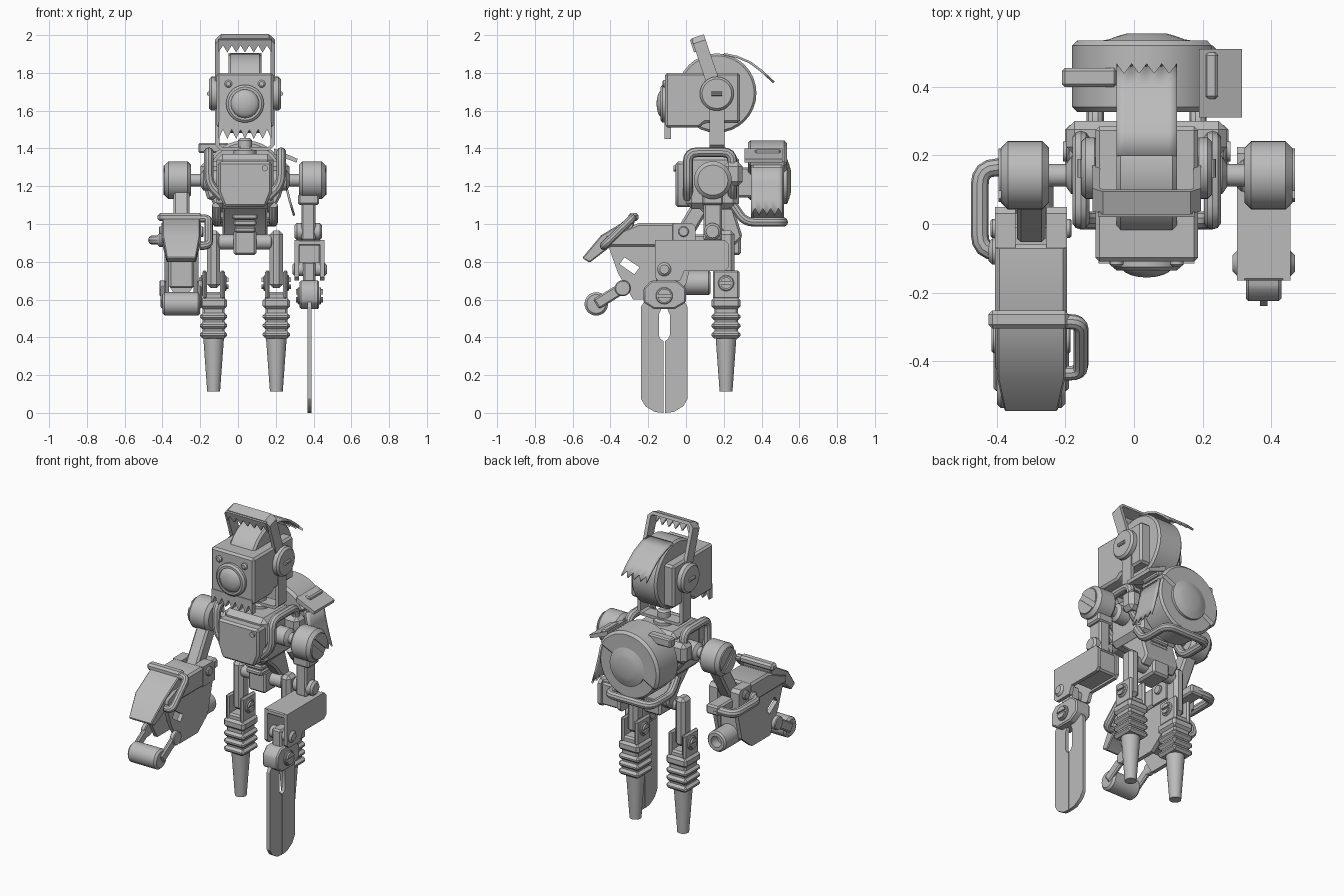
import bpy, bmesh, math
from mathutils import Vector, Matrix

if "Cube" in bpy.data.objects:
    bpy.data.objects.remove(bpy.data.objects["Cube"])

C = 0.037  # body centre line in x
GREY = bpy.data.materials.new("plain_grey")
GREY.diffuse_color = (0.5, 0.5, 0.5, 1)
GREY.use_nodes = True
GREY.node_tree.nodes["Principled BSDF"].inputs["Base Color"].default_value = GREY.diffuse_color


def finish(name, bm, bevel=0.0):
    bmesh.ops.recalc_face_normals(bm, faces=bm.faces)
    if bevel:
        edges = [e for e in bm.edges if e.calc_face_angle(0) > 0.6]
        bmesh.ops.bevel(bm, geom=edges, offset=bevel, segments=1, profile=0.5, affect='EDGES')
    me = bpy.data.meshes.new(name)
    bm.to_mesh(me)
    bm.free()
    me.materials.append(GREY)
    ob = bpy.data.objects.new(name, me)
    bpy.context.collection.objects.link(ob)
    return ob


def place(axis, u, v, h):
    return {'x': (h, u, v), 'y': (u, h, v), 'z': (u, v, h)}[axis]


def prism(name, pts, a, b, axis='x', bevel=0.0):
    """Extrude a flat profile from a to b along an axis."""
    bm = bmesh.new()
    lo = [bm.verts.new(place(axis, u, v, a)) for u, v in pts]
    hi = [bm.verts.new(place(axis, u, v, b)) for u, v in pts]
    bm.faces.new(lo)
    bm.faces.new(hi[::-1])
    for i in range(len(pts)):
        j = (i + 1) % len(pts)
        bm.faces.new((lo[i], lo[j], hi[j], hi[i]))
    return finish(name, bm, bevel)


def box(name, x0, x1, y0, y1, z0, z1, bevel=0.01):
    return prism(name, [(x0, y0), (x1, y0), (x1, y1), (x0, y1)], z0, z1, 'z', bevel)


def lathe(name, u, v, profile, axis='x', n=32):
    """Revolve (radius, position) pairs about a line parallel to an axis."""
    bm = bmesh.new()
    rings = [[bm.verts.new(place(axis, u + r * math.cos(2 * math.pi * k / n),
                                 v + r * math.sin(2 * math.pi * k / n), h))
              for k in range(n)] for r, h in profile]
    for p, q in zip(rings, rings[1:]):
        for k in range(n):
            bm.faces.new((p[k], p[(k + 1) % n], q[(k + 1) % n], q[k]))
    bm.faces.new(rings[0])
    bm.faces.new(rings[-1])
    return finish(name, bm)


def drum(name, u, v, r, a, b, axis='x', c=0.012):
    return lathe(name, u, v, [(r - c, a), (r, a + c), (r, b - c), (r - c, b)], axis)


def screw(name, y, z, r, x, side, angle=0.7):
    """Two half discs leaving a slot between them."""
    for s in (0, math.pi):
        arc = [math.radians(d) for d in range(12, 169, 12)]
        pts = [(y + r * math.cos(t + s + angle), z + r * math.sin(t + s + angle)) for t in arc]
        prism(name, pts, x, x + side * 0.012)


def limb(name, p, q, w, x0, x1, bevel=0.008):
    p, q = Vector(p), Vector(q)
    d = (q - p).normalized()
    n = Vector((-d.y, d.x)) * w / 2
    return prism(name, [p + n, q + n, q - n, p - n], x0, x1, 'x', bevel)


def tube(name, pts, r=0.025, fillet=0.05):
    pts = [Vector(p) for p in pts]
    path = [pts[0]]
    for a, b, c in zip(pts, pts[1:], pts[2:]):
        s, e = b + (a - b).normalized() * fillet, b + (c - b).normalized() * fillet
        for t in (0, 0.25, 0.5, 0.75, 1):
            path.append(s * (1 - t) ** 2 + b * 2 * t * (1 - t) + e * t * t)
    path.append(pts[-1])
    cu = bpy.data.curves.new(name, 'CURVE')
    cu.dimensions = '3D'
    cu.bevel_depth, cu.bevel_resolution, cu.use_fill_caps = r, 3, True
    sp = cu.splines.new('POLY')
    sp.points.add(len(path) - 1)
    for pt, co in zip(sp.points, path):
        pt.co = (*co, 1)
    cu.materials.append(GREY)
    ob = bpy.data.objects.new(name, cu)
    bpy.context.collection.objects.link(ob)
    bpy.ops.object.select_all(action='DESELECT')
    ob.select_set(True)
    bpy.context.view_layer.objects.active = ob
    bpy.ops.object.convert(target='MESH')


def teeth(x0, x1, top, low, high, n=6):
    zig = [(x1 + (x0 - x1) * i / (2 * n), high if i % 2 else low) for i in range(2 * n + 1)]
    return [(x0, top), (x1, top)] + zig


def tape(name, path, a, b, axis, jag=0.04, n=8):
    """Thin strip along a path with a zigzag end."""
    bm = bmesh.new()
    end = (Vector(path[-1]) - Vector(path[-2])).normalized() * jag
    rows = []
    for i, p in enumerate(path):
        row = []
        for k in range(n + 1):
            q = Vector(p) - (end if i == len(path) - 1 and k % 2 else Vector((0, 0)))
            row.append(bm.verts.new(place(axis, q.x, q.y, a + (b - a) * k / n)))
        rows.append(row)
    for p, q in zip(rows, rows[1:]):
        for k in range(n):
            bm.faces.new((p[k], p[k + 1], q[k + 1], q[k]))
    ob = finish(name, bm)
    m = ob.modifiers.new("thickness", 'SOLIDIFY')
    m.thickness, m.offset = 0.012, 0


# Head: box, tape spool, lens and toothed edge
prism("head_box", [(-0.11, 1.8), (0.285, 1.8), (0.285, 1.535), (0.1, 1.535), (0.07, 1.51), (-0.11, 1.51)],
      C - 0.15, C + 0.15, 'x', 0.012)
prism("head_teeth", teeth(C - 0.14, C + 0.14, 1.54, 1.45, 1.5), -0.115, -0.08, 'y')
drum("head_spool", 0.163, 1.693, 0.21, C - 0.088, C + 0.088)
tape("head_tape", [(0.2, 1.9), (0.27, 1.885), (0.34, 1.855), (0.4, 1.81), (0.465, 1.75)], C - 0.088, C + 0.088, 'x')
lathe("lens_ring", C, 1.637, [(0.1, -0.1), (0.1, -0.125), (0.088, -0.135), (0.075, -0.135), (0.075, -0.12)], 'y')
lathe("lens_dome", C, 1.637, [(0.076 * math.cos(t), -0.122 - 0.034 * math.sin(t)) for t in (0, .3, .6, .9, 1.2, 1.5)], 'y')
for s in (-1, 1):
    lathe("head_rivet", C + s * 0.088, 1.742, [(0.02, -0.1), (0.02, -0.118), (0.012, -0.125)], 'y', 16)
    # Ear pivots
    e = sorted((C + s * 0.14, C + s * 0.19))
    drum("ear", 0.163, 1.69, 0.09, e[0], e[1])
    tube("ear_slot", [(C + s * 0.19, 0.135, 1.69), (C + s * 0.19, 0.19, 1.69)], 0.012)

# Carrying bail, tilted forward about the ears
R = Matrix.Translation((0, 0.163, 1.69)) @ Matrix.Rotation(math.radians(18.5), 4, 'X')
h, w = 0.32, 0.158
bail = [(-w, 0), (-w, h - 0.03), (-w + 0.03, h), (w - 0.03, h), (w, h - 0.03), (w, 0),
        (w - 0.022, 0), (w - 0.022, h - 0.03), (w - 0.035, h - 0.02), (-w + 0.035, h - 0.02),
        (-w + 0.022, h - 0.03), (-w + 0.022, 0)]
for ob in (prism("bail", [(C + x, z) for x, z in bail], -0.035, 0.035, 'y'),
           prism("bail_teeth", teeth(C - 0.14, C + 0.14, h - 0.005, h - 0.075, h - 0.035), -0.045, -0.03, 'y')):
    ob.data.transform(R)

# Neck yoke and post
yoke = [(x, 1.69 - z * 0.3 / h) for x, z in bail]
prism("neck_yoke", [(C + x, z) for x, z in yoke], 0.125, 0.205, 'y')
drum("neck_post", C, 0.165, 0.06, 1.34, 1.4, 'z')
drum("neck_nut", C, 0.165, 0.038, 1.38, 1.455, 'z')

# Torso
box("torso", C - 0.15, C + 0.15, 0.0, 0.28, 1.08, 1.37, 0.03)
prism("torso_front", [(C + x, z) for x, z in ((-.142, 1.33), (.142, 1.33), (.142, 1.17), (.11, 1.09), (-.11, 1.09), (-.142, 1.17))],
      -0.055, 0.03, 'y', 0.012)
lathe("torso_button", C + 0.105, 1.295, [(0.016, -0.05), (0.016, -0.066)], 'y', 16)
box("torso_back_plate", C - 0.235, C + 0.235, 0.2, 0.3, 1.2, 1.33, 0.025)
box("pack_mount", C - 0.08, C + 0.08, 0.26, 0.36, 1.14, 1.3)

# Back drum with partial cover, cap, tape and lower handle
Z = 1.225
drum("pack_drum", C, Z, 0.205, 0.345, 0.52, 'y')
arc = [math.radians(d) for d in range(25, 211, 8)]
prism("pack_cover", [(C, Z)] + [(C + 0.218 * math.cos(t), Z + 0.218 * math.sin(t)) for t in arc], 0.327, 0.535, 'y', 0.015)
lathe("pack_cap", C, Z, [(0.12, 0.5), (0.12, 0.535), (0.085, 0.548), (0.06, 0.555)], 'y')
prism("pack_flap", [(0.19, 1.4), (0.315, 1.345), (0.31, 1.325), (0.19, 1.37)], 0.31, 0.51, 'y')
box("pack_clamp", 0.205, 0.245, 0.365, 0.5, 1.33, 1.395, 0.008)
tape("pack_tape", [(0.235, 1.3), (0.25, 1.22), (0.272, 1.13), (0.297, 1.045)], 0.345, 0.51, 'y')
box("pack_clip", -0.21, -0.05, 0.4, 0.455, 1.375, 1.43, 0.008)
tube("pack_handle", [(C - 0.15, 0.25, 1.1), (C - 0.15, 0.31, 1.01), (C - 0.15, 0.515, 1.01),
                     (C + 0.15, 0.515, 1.01), (C + 0.15, 0.31, 1.01), (C + 0.15, 0.25, 1.1)])

# Waist and hips
for i in range(4):
    box("waist_rib", C - 0.07 + 0.005 * i, C + 0.07 - 0.005 * i, 0.1, 0.27, 1.06 - 0.035 * i, 1.09 - 0.035 * i, 0.008)
prism("pelvis", [(0.06, 1.09), (0.25, 1.09), (0.3, 0.93), (0.25, 0.88), (0.16, 1.0)], C - 0.12, C + 0.12, 'x', 0.012)
box("hip_block", C - 0.06, C + 0.06, 0.13, 0.29, 0.835, 0.97, 0.012)
drum("hip_axle", 0.21, 0.905, 0.04, C - 0.15, C + 0.15)

for s in (-1, 1):
    # Shoulder guard tubes
    X = C + s * 0.192
    tube("guard_tube", [(C + s * 0.12, 0.01, 1.14), (X, 0.01, 1.21), (X, 0.01, 1.38), (X, 0.245, 1.38),
                        (X, 0.245, 1.21), (C + s * 0.12, 0.245, 1.14)], 0.026)
    # Shoulders
    lathe("shoulder_shaft", 0.142, 1.232, [(0.055, C + s * 0.14), (0.055, C + s * 0.22), (0.033, C + s * 0.235),
                                           (0.033, C + s * 0.3)], 'x')
    e = sorted((C + s * 0.285, C + s * 0.425))
    drum("shoulder", 0.142, 1.232, 0.1, e[0], e[1], 'x', 0.02)
    screw("shoulder_screw", 0.142, 1.232, 0.078, C + s * 0.42, s, 2.4)
    # Legs
    L, Y = C + s * 0.166, 0.212
    box("thigh", L - 0.035, L + 0.035, Y - 0.045, Y + 0.045, 0.66, 0.965, 0.02)
    for k in (-1, 1):
        e = sorted((L + k * 0.035, L + k * 0.06))
        box("knee_plate", e[0], e[1], Y - 0.07, Y + 0.07, 0.6, 0.755)
        e = sorted((L + k * 0.05, L + k * 0.068))
        drum("knee_bolt", Y, 0.687, 0.042, e[0], e[1], 'x', 0.005)
        screw("knee_screw", Y, 0.687, 0.03, L + k * 0.066, k, 0)
    box("shin_core", L - 0.058, L + 0.058, Y - 0.062, Y + 0.062, 0.4, 0.64, 0.01)
    for i in range(4):
        z = 0.395 + 0.048 * i + (0.012 if i == 3 else 0)
        box("shin_rib", L - 0.072, L + 0.072, Y - 0.077, Y + 0.077, z, z + (0.058 if i == 3 else 0.038), 0.014)
    lathe("foot_peg", L, Y, [(0.034, 0.113), (0.055, 0.4)], 'z')

# Blade arm
B = 0.378
box("blade_upper_arm", 0.335, 0.41, 0.092, 0.19, 0.91, 1.16)
box("blade_elbow_collar", 0.318, 0.43, 0.085, 0.197, 1.1, 1.16)
drum("blade_elbow", 0.14, 0.96, 0.045, 0.3, 0.445)
side = [(-0.165, 0.915), (0.205, 0.915), (0.225, 0.895), (0.225, 0.77), (0.205, 0.75), (-0.01, 0.75), (-0.03, 0.7),
        (-0.145, 0.7), (-0.165, 0.72)]
for a in (0.3, 0.435):
    prism("blade_forearm_side", side, a, a + 0.022, 'x')
box("blade_forearm_top", 0.3, 0.457, -0.165, 0.205, 0.885, 0.915, 0.006)
box("blade_forearm_core", 0.315, 0.44, 0.0, 0.215, 0.76, 0.9)
drum("wrist_pivot", -0.115, 0.76, 0.036, 0.288, 0.47)
box("wrist_neck", 0.345, 0.41, -0.16, -0.07, 0.6, 0.8)
prism("wrist", [(-0.225, 0.66), (-0.185, 0.7), (-0.045, 0.7), (0.0, 0.66), (0.0, 0.585), (-0.06, 0.55), (-0.17, 0.55), (-0.225, 0.585)],
      B - 0.052, B + 0.052, 'x', 0.008)
for s in (-1, 1):
    drum("wrist_bolt", -0.115, 0.62, 0.045, *sorted((B + s * 0.045, B + s * 0.062)), 'x', 0.004)
    screw("wrist_screw", -0.115, 0.62, 0.036, B + s * 0.06, s, 0)
    half = [(0.004, 0.0), (0.05, 0.005), (0.1, 0.035), (0.124, 0.075), (0.124, 0.56), (0.1, 0.6), (0.004, 0.6),
            (0.02, 0.54), (0.029, 0.52), (0.029, 0.41), (0.02, 0.39), (0.004, 0.38)]
    prism("blade", [(-0.115 + s * u, v) for u, v in half], B - 0.011, B + 0.011, 'x')

# Gun arm
G = -0.3
limb("gun_upper_arm", (0.14, 1.2), (-0.02, 0.93), 0.09, G - 0.042, G + 0.042, 0.012)
prism("gun_forearm", [(-0.06, 1.005), (-0.25, 1.005), (-0.43, 0.93), (-0.43, 0.88), (-0.06, 0.88)], G - 0.105, G + 0.105, 'x', 0.012)
# Keyhole outline: plate edge, then the slanted slot
plate = [(-0.41, 0.88), (-0.36, 0.74), (-0.28, 0.6), (-0.1, 0.6), (0.0, 0.68), (0.05, 0.88), (-0.41, 0.88),
         (-0.352, 0.787), (-0.326, 0.824), (-0.246, 0.771), (-0.273, 0.734), (-0.352, 0.787)]
for s in (-1, 1):
    a, b = sorted((G + s * 0.045, G + s * 0.105))
    prism("gun_elbow_cheek", [(-0.07, 1.005), (-0.07, 0.88), (0.05, 0.88), (0.05, 0.985), (0.03, 1.005)], a, b, 'x')
    drum("gun_elbow_bolt", -0.013, 0.96, 0.028, *sorted((G + s * 0.09, G + s * 0.118)), 'x', 0.005)
    a, b = sorted((G + s * 0.065, G + s * 0.09))
    prism("gun_side_plate", plate, a, b, 'x')
    limb("roller_arm", (-0.33, 0.665), (-0.475, 0.575), 0.06, *sorted((G + s * 0.085, G + s * 0.11)))
    drum("roller_arm_pivot", -0.335, 0.66, 0.042, *sorted((G + s * 0.085, G + s * 0.115)), 'x', 0.005)
drum("roller", -0.475, 0.577, 0.062, G - 0.1, G + 0.1)
box("gun_core", G - 0.066, G + 0.066, -0.2, 0.0, 0.66, 0.885)
nose = prism("gun_nose", [(-0.55, 0.82), (-0.51, 0.795), (-0.4, 0.88), (-0.3, 0.9), (-0.27, 1.02), (-0.3, 1.03), (-0.45, 0.94)],
             G - 0.1, G + 0.1, 'x', 0.006)
for v in nose.data.vertices:
    if v.co.y < -0.48:
        v.co.x = G + (v.co.x - G) * 0.78
box("gun_top_bar", -0.425, -0.19, -0.305, -0.252, 1.015, 1.058, 0.012)
tube("gun_side_handle", [(-0.2, -0.285, 1.03), (-0.155, -0.285, 1.03), (-0.155, -0.435, 0.885), (-0.2, -0.435, 0.885)], 0.022, 0.03)
tube("gun_rear_loop", [(-0.32, 0.165, 0.915), (-0.45, 0.165, 0.915), (-0.45, -0.08, 0.915), (-0.38, -0.08, 0.915)], 0.026)
drum("gun_loop_socket", -0.08, 0.915, 0.038, -0.425, -0.39)
box("gun_loop_mount", G - 0.06, G + 0.03, 0.03, 0.19, 0.885, 0.945)
lathe("gun_barrel", G, 0.69, [(0.065, -0.06), (0.065, 0.12), (0.055, 0.13), (0.035, 0.13), (0.035, 0.07)], 'y', 16)

# Smooth round parts, keep hard edges
bpy.ops.object.select_all(action='DESELECT')
for ob in bpy.context.scene.objects:
    ob.select_set(True)
    bpy.context.view_layer.objects.active = ob
bpy.ops.object.shade_smooth_by_angle(angle=math.radians(30))
